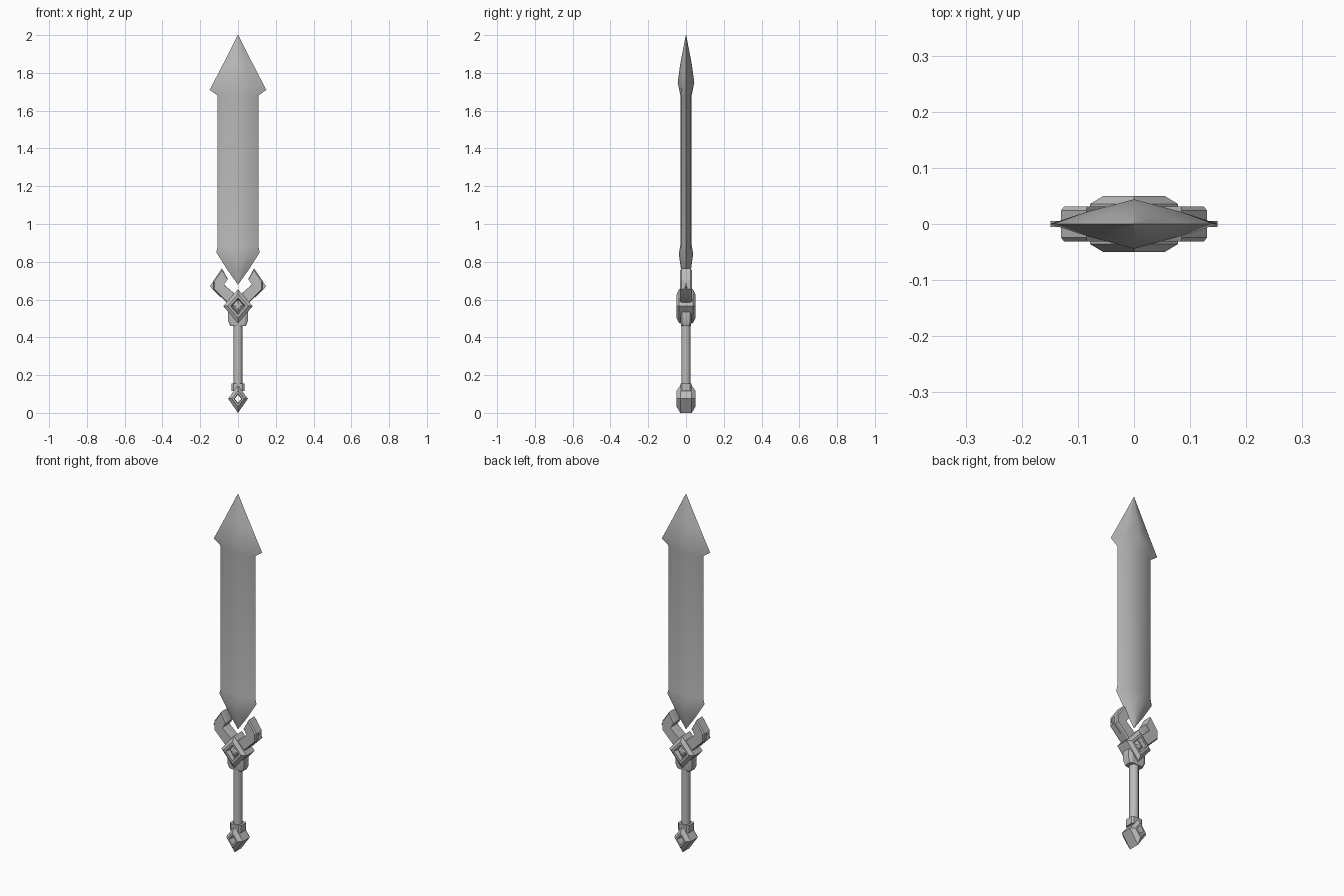
import bpy, bmesh, math

cube = bpy.data.objects.get("Cube")
if cube:
    bpy.data.objects.remove(cube)

steel = bpy.data.materials.new("grey steel")
steel.use_nodes = True
steel.diffuse_color = (0.5, 0.5, 0.5, 1)
steel.node_tree.nodes["Principled BSDF"].inputs["Base Color"].default_value = (0.5, 0.5, 0.5, 1)


def finish(name, bm, angle=30):
    bmesh.ops.remove_doubles(bm, verts=bm.verts, dist=0.0002)
    bmesh.ops.recalc_face_normals(bm, faces=bm.faces)
    mesh = bpy.data.meshes.new(name)
    bm.to_mesh(mesh)
    bm.free()
    mesh.materials.append(steel)
    ob = bpy.data.objects.new(name, mesh)
    bpy.context.collection.objects.link(ob)
    bpy.ops.object.select_all(action='DESELECT')
    bpy.context.view_layer.objects.active = ob
    ob.select_set(True)
    bpy.ops.object.shade_smooth_by_angle(angle=math.radians(angle))
    return ob


def loft(name, rings, angle=30, closed=False):
    """Skin a list of equal-length point loops; cap the ends unless closed."""
    bm = bmesh.new()
    loops = [[bm.verts.new(p) for p in ring] for ring in rings]
    n = len(loops[0])
    pairs = list(zip(loops, loops[1:]))
    if closed:
        pairs.append((loops[-1], loops[0]))
    for a, b in pairs:
        for i in range(n):
            j = (i + 1) % n
            bm.faces.new((a[i], a[j], b[j], b[i]))
    if not closed:
        bm.faces.new(loops[0])
        bm.faces.new(loops[-1])
    return finish(name, bm, angle)


def blade_ring(w, t, z_edge, z_mid, bulge):
    """Ridged section: thin cutting edges, shoulders, raised centre."""
    z_sh = (z_edge + z_mid) / 2
    h = t * bulge
    s = w * 0.55
    return [(w, 0, z_edge), (s, h, z_sh), (0, t, z_mid), (-s, h, z_sh),
            (-w, 0, z_edge), (-s, -h, z_sh), (0, -t, z_mid), (s, -h, z_sh)]


def diamond(rx, rz, y, zc):
    return [(rx, y, zc), (0, y, zc + rz), (-rx, y, zc), (0, y, zc - rz)]


def plate(name, outline, layers, mirror=1):
    """Outline in x and z, stacked through y with insets towards its centre."""
    cx = sum(p[0] for p in outline) / len(outline)
    cz = sum(p[1] for p in outline) / len(outline)
    rings = [[(mirror * (cx + (x - cx) * k), y, cz + (z - cz) * k) for x, z in outline]
             for y, k in layers]
    return loft(name, rings, 25)


def ring_block(name, rx, rz, zc, hole_x, hole_z, depth, edge):
    """Diamond frame with bevelled rims and a hole through it."""
    loft(name, [diamond(rx, rz, -edge, zc), diamond(rx * .7, rz * .7, -depth, zc),
                diamond(hole_x, hole_z, -depth, zc),
                diamond(hole_x * .75, hole_z * .75, -edge * .6, zc),
                diamond(hole_x * .75, hole_z * .75, edge * .6, zc),
                diamond(hole_x, hole_z, depth, zc),
                diamond(rx * .7, rz * .7, depth, zc), diamond(rx, rz, edge, zc)],
         25, closed=True)


# Blade from lower point to tip
loft("blade", [
    blade_ring(.001, .001, .68, .68, .5),
    blade_ring(.055, .027, .755, .765, .6),
    blade_ring(.115, .038, .85, .84, .65),
    blade_ring(.108, .03, .88, .89, .85),
    blade_ring(.108, .03, 1.68, 1.68, .85),
    blade_ring(.15, .044, 1.71, 1.75, .5),
    blade_ring(.09, .03, 1.825, 1.85, .5),
    blade_ring(.001, .001, 2.0, 2.0, .5)], 50)

# Guard horns, each with a thin outer ridge
horn = [(.0, .55), (.06, .585), (.13, .655), (.13, .70), (.085, .765), (.055, .71),
        (.075, .68), (.0, .615)]
ridge = [(.09, .61), (.149, .67), (.085, .765), (.08, .69)]
for side, s in (("left", 1), ("right", -1)):
    plate(side + "_guard_horn", horn, [(-.031, .92), (-.024, 1), (.024, 1), (.031, .92)], s)
    plate(side + "_guard_ridge", ridge, [(-.005, 1), (.005, 1)], s)

# Guard frame and the gem set inside it
ring_block("guard_frame", .078, .09, .565, .04, .045, .05, .036)
loft("guard_gem", [diamond(r, r * 1.15, y, .565) for r, y in
                   ((.012, -.038), (.028, -.03), (.028, .03), (.012, .038))], 25)


def box_ring(x, y, z, c=.3):
    """Rectangle with cut corners."""
    a, b = x * (1 - c), y * (1 - c)
    return [(x, b, z), (a, y, z), (-a, y, z), (-x, b, z),
            (-x, -b, z), (-a, -y, z), (a, -y, z), (x, -b, z)]


# Collar below the guard
loft("guard_collar", [box_ring(.042, .026, .46), box_ring(.052, .03, .485),
                      box_ring(.052, .03, .535), box_ring(.03, .026, .56)], 25)

# Grip
bm = bmesh.new()
bmesh.ops.create_cone(bm, cap_ends=True, segments=12, radius1=.024, radius2=.024, depth=.36)
bmesh.ops.translate(bm, verts=bm.verts, vec=(0, 0, .31))
finish("grip", bm, 40)

# Pommel cap and pierced pommel
loft("pommel_cap", [box_ring(.034, .03, .115), box_ring(.034, .03, .155)], 25)
pommel = []
for rx, rz, y in ((.052, .07, -.03), (.032, .042, -.05), (.021, .028, -.05), (.017, .022, -.03),
                  (.017, .022, .03), (.021, .028, .05), (.032, .042, .05), (.052, .07, .03)):
    pommel.append(diamond(rx, rz, y, .075))
lowest = min(p[2] for ring in pommel for p in ring)
pommel = [[(x, y, z - lowest if z == lowest else z) for x, y, z in ring] for ring in pommel]
loft("pommel", pommel, 25, closed=True)
